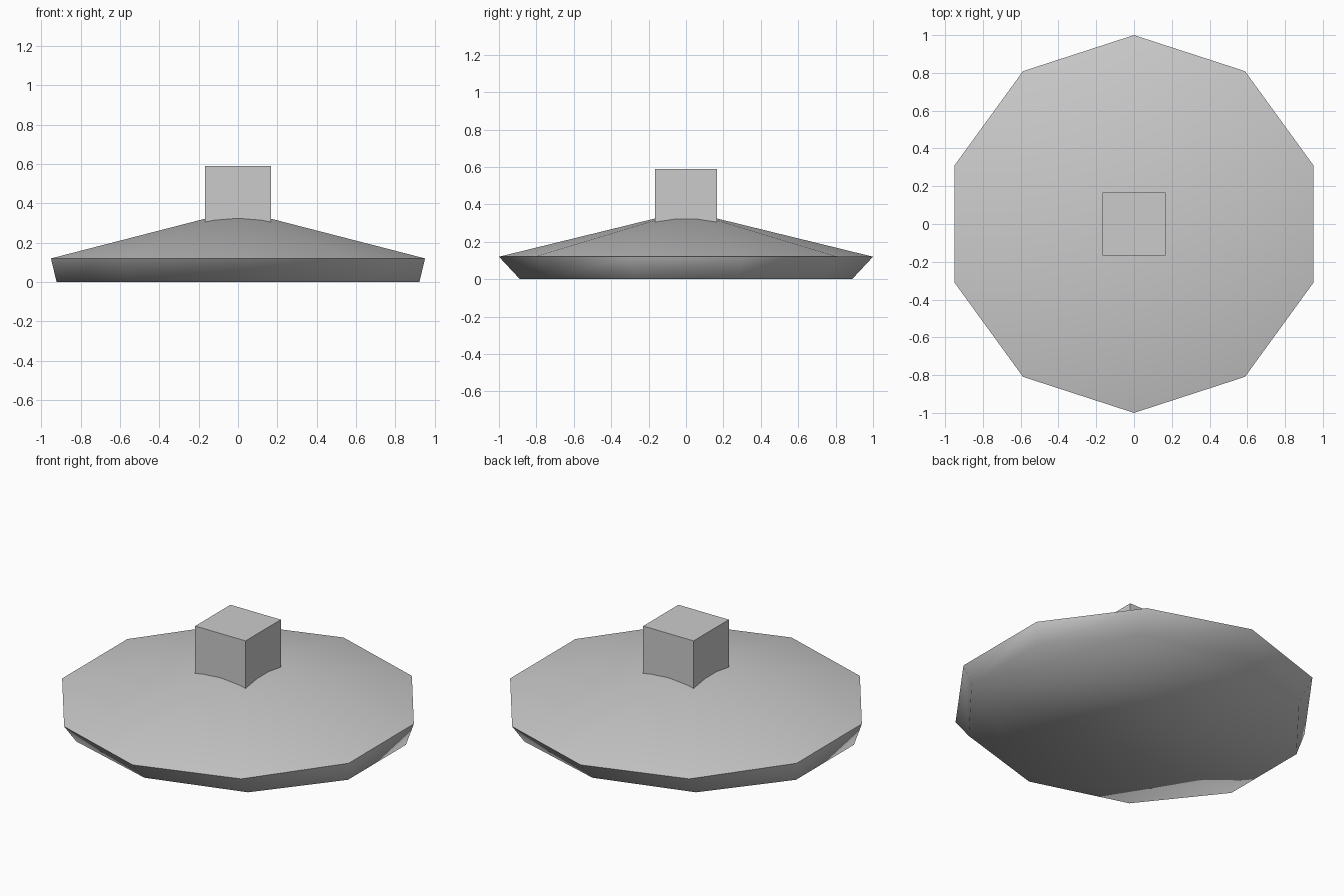
import bpy
import bmesh
from math import radians, sin, cos, tau

cube = bpy.data.objects.get("Cube")
if cube:
    bpy.data.objects.remove(cube, do_unlink=True)

# Single grey finish
grey = bpy.data.materials.new("plain grey")
grey.use_nodes = True
colour = (0.6, 0.6, 0.6, 1)
grey.diffuse_color = colour
grey.node_tree.nodes["Principled BSDF"].inputs["Base Color"].default_value = colour


def add_object(name, bm):
    bmesh.ops.recalc_face_normals(bm, faces=bm.faces[:])
    mesh = bpy.data.meshes.new(name)
    bm.to_mesh(mesh)
    bm.free()
    mesh.materials.append(grey)
    obj = bpy.data.objects.new(name, mesh)
    bpy.context.collection.objects.link(obj)
    return obj


SIDES = 10


def ring(bm, rx, ry, z):
    angles = [tau * (i / SIDES + 0.25) for i in range(SIDES)]
    return [bm.verts.new((rx * cos(a), ry * sin(a), z)) for a in angles]


# Shallow ten-sided cone with an undercut rim and a closed base
bm = bmesh.new()
base = ring(bm, 0.97, 0.888, 0)
rim = ring(bm, 1, 1, 0.12)
apex = bm.verts.new((0, 0, 0.365))
bm.faces.new(base)
for i in range(SIDES):
    j = (i + 1) % SIDES
    bm.faces.new((base[i], base[j], rim[j], rim[i]))
    bm.faces.new((rim[i], rim[j], apex))
body = add_object("cone_body", bm)
bpy.ops.object.select_all(action='DESELECT')
body.select_set(True)
bpy.context.view_layer.objects.active = body
bpy.ops.object.shade_smooth_by_angle(angle=radians(80))

# Square block on the peak
bm = bmesh.new()
bmesh.ops.create_cube(bm, size=0.334)
block = add_object("top_block", bm)
block.location.z = 0.423
